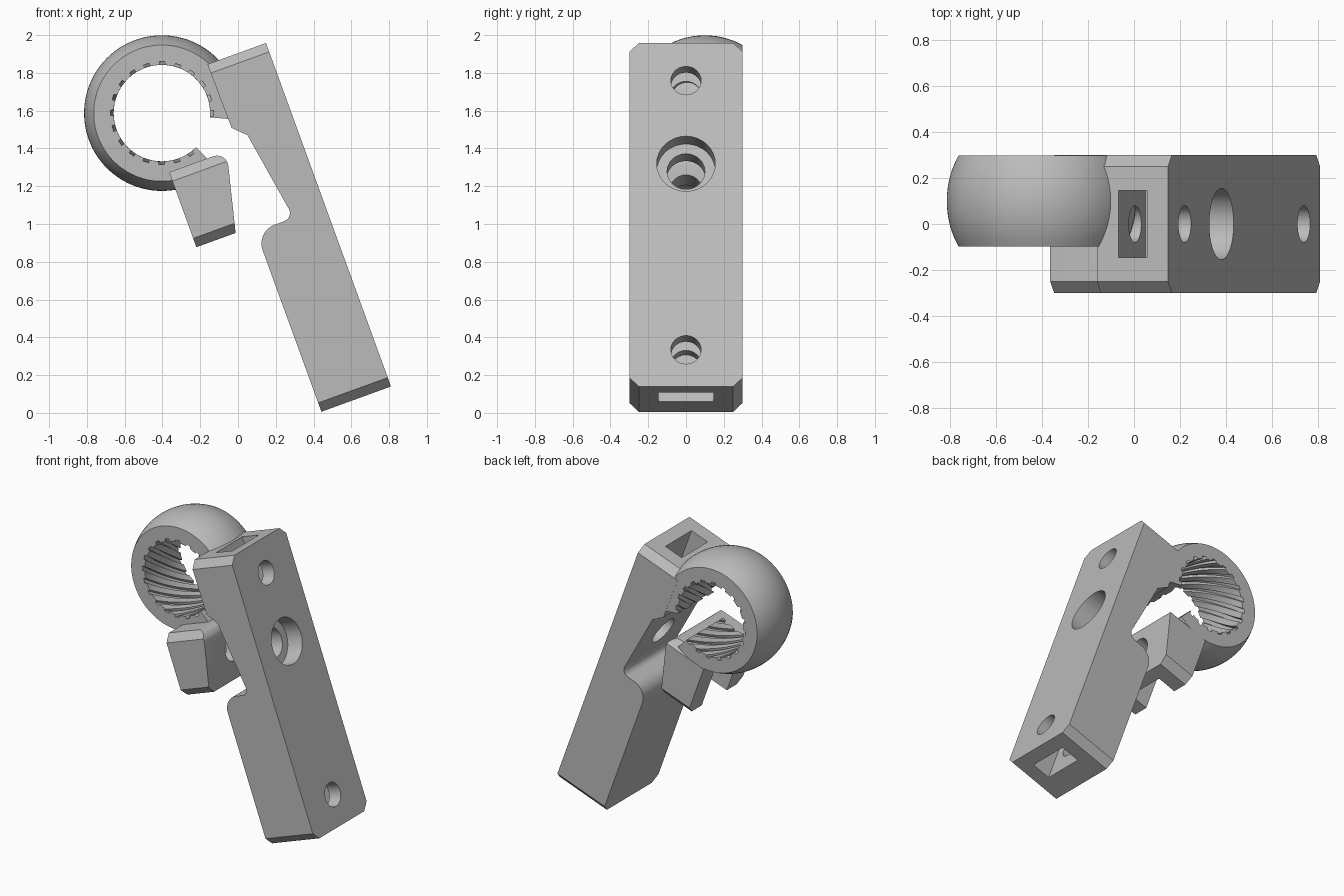
import bpy, bmesh, math
from math import sin, cos, pi, radians
from mathutils import Vector

if "Cube" in bpy.data.objects:
    bpy.data.objects.remove(bpy.data.objects["Cube"])

grey = bpy.data.materials.new("plain grey")
grey.use_nodes = True
COLOUR = (0.5, 0.5, 0.5, 1)
grey.diffuse_color = COLOUR
grey.node_tree.nodes["Principled BSDF"].inputs["Base Color"].default_value = COLOUR

TILT = radians(-20)
FOOT = (0.81, 0, 0.14)        # outer bottom corner of the leaning arm
RING = (-0.403, 0.1, 1.587)   # centre of the clamp ring
HALF = 0.3


def loft(name, loops, loc=FOOT, tilt=TILT, chamfer=None):
    """Skin a row of equal loops and cap both ends; optionally chamfer the ends in z."""
    bm = bmesh.new()
    rows = [[bm.verts.new(p) for p in loop] for loop in loops]
    for a, b in zip(rows, rows[1:]):
        for i in range(len(a)):
            j = (i + 1) % len(a)
            bm.faces.new((a[i], a[j], b[j], b[i]))
    bm.faces.new(rows[0])
    bm.faces.new(rows[-1])
    if chamfer:
        low, high, size = chamfer
        for z, up in ((low, -1), (high, 1)):
            for side in (-1, 1):
                geom = bm.verts[:] + bm.edges[:] + bm.faces[:]
                cut = bmesh.ops.bisect_plane(
                    bm, geom=geom, clear_outer=True,
                    plane_co=(0, side * (HALF - size), z), plane_no=(0, side, up))
                edges = [e for e in cut["geom_cut"] if isinstance(e, bmesh.types.BMEdge)]
                bmesh.ops.edgeloop_fill(bm, edges=edges)
    bmesh.ops.recalc_face_normals(bm, faces=bm.faces[:])
    mesh = bpy.data.meshes.new(name)
    bm.to_mesh(mesh)
    bm.free()
    ob = bpy.data.objects.new(name, mesh)
    bpy.context.collection.objects.link(ob)
    ob.location = loc
    ob.rotation_euler = (0, tilt, 0)
    mesh.materials.append(grey)
    return ob


def plate(name, profile, size=0.05):
    """Profile of (inward, up) points, extruded across the full depth."""
    ups = [u for w, u in profile]
    loops = [[(-w, y, u) for w, u in profile] for y in (-HALF, HALF)]
    return loft(name, loops, chamfer=(min(ups), max(ups), size))


def bolt_hole(up, radius, start, end):
    return loft("hole_cutter", [[(-w, radius * cos(a), up + radius * sin(a))
                for a in (2 * pi * i / 32 for i in range(32))] for w in (start, end)])


def pocket(w0, w1, u0, u1, half=0.145):
    return loft("pocket_cutter", [[(-w0, y, u0), (-w1, y, u0), (-w1, y, u1), (-w0, y, u1)]
                for y in (-half, half)])


def arc(cx, cy, r, start, end, steps=8):
    angles = [radians(start + (end - start) * i / steps) for i in range(steps + 1)]
    return [(cx + r * cos(a), cy + r * sin(a)) for a in angles]


def carve(ob, cutters):
    bpy.context.view_layer.objects.active = ob
    for cutter in cutters:
        mod = ob.modifiers.new("cut", 'BOOLEAN')
        mod.operation = 'DIFFERENCE'
        mod.solver = 'EXACT'
        mod.object = cutter
        bpy.ops.object.modifier_apply(modifier=mod.name)
        bpy.data.objects.remove(cutter)


def smooth(ob):
    bpy.ops.object.select_all(action='DESELECT')
    ob.select_set(True)
    bpy.context.view_layer.objects.active = ob
    bpy.ops.object.shade_smooth_by_angle(angle=radians(30))


# Long leaning arm with a rounded grip step and a thinned waist
arm_profile = ([(0, 0), (0.392, 0)]
               + arc(0.287, 0.91, 0.105, 0, 90)
               + arc(0.233, 1.062, 0.047, 270, 160)
               + [(0.259, 1.51), (0.325, 1.575), (0.33, 1.935), (0, 1.935)])
arm = plate("arm", arm_profile)
carve(arm, [
    bolt_hole(1.255, 0.155, -0.05, 0.12),   # counterbore
    bolt_hole(1.255, 0.1, -0.05, 0.5),      # clamp bolt
    bolt_hole(0.207, 0.08, -0.05, 0.3),     # lower fixing
    bolt_hole(1.723, 0.08, -0.05, 0.3),     # upper fixing
    pocket(0.095, 0.23, -0.1, 0.34),        # lower nut slot
    pocket(0.095, 0.23, 1.59, 2.1),         # upper nut slot
])

# Clamp tab facing the arm, with bolt hole and nut slot
tab = plate("clamp_tab", [(0.716, 1.045), (0.495, 1.045)]
            + arc(0.468, 1.407, 0.06, 190, 90, 6)[::1] + [(0.716, 1.467)])
carve(tab, [bolt_hole(1.255, 0.09, 0.3, 0.9), pocket(0.58, 0.9, 0.9, 1.36, 0.14)])

# Barrel-shaped open ring
OUTER, WIDTH = 0.412, 0.199
section = [(math.sqrt(OUTER ** 2 - y * y), y)
           for y in (WIDTH * (i / 6 - 1) for i in range(13))]
section += [(0.24, WIDTH), (0.24, -WIDTH)]
STEPS = 80
ring_loops = []
for i in range(STEPS + 1):
    a = radians(-5 + 320 * i / STEPS)
    ring_loops.append([(r * cos(a), y, r * sin(a)) for r, y in section])
ring = loft("clamp_ring", ring_loops, RING, 0)

# Twisted ribs along the bore
TEETH, LAYERS, TWIST = 20, 14, radians(65)
bore_loops = []
for k in range(LAYERS + 1):
    y = -0.22 + 0.44 * k / LAYERS
    loop = []
    for t in range(TEETH):
        for frac, r in ((0, 0.256), (0.3, 0.256), (0.6, 0.256), (0.62, 0.273), (0.98, 0.273)):
            a = 2 * pi * (t + frac) / TEETH + TWIST * k / LAYERS
            loop.append((r * cos(a), y, r * sin(a)))
    bore_loops.append(loop)
carve(ring, [loft("bore_cutter", bore_loops, RING, 0)])

for part in (arm, tab, ring):
    smooth(part)
